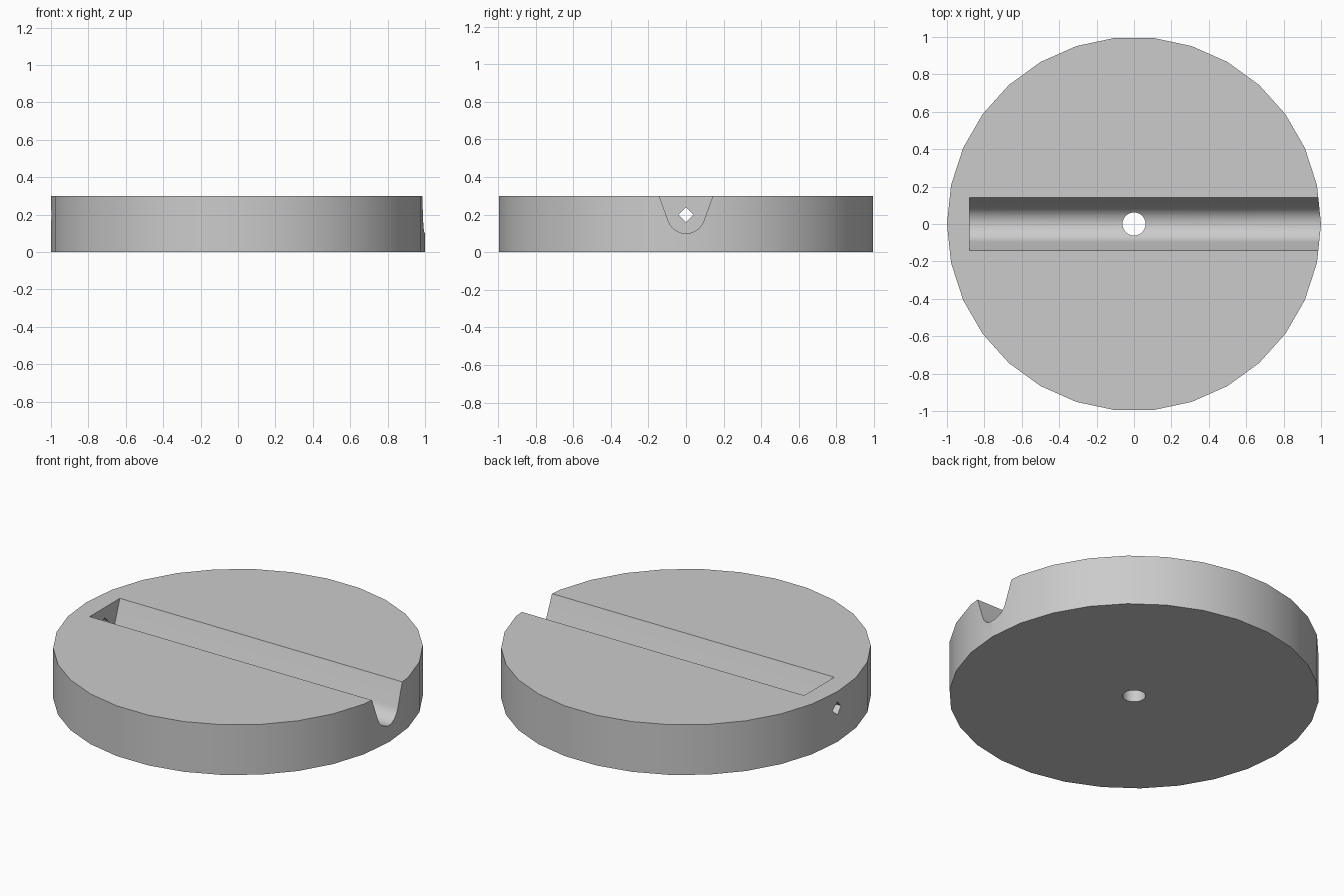
import bpy, bmesh
from math import sin, cos, radians, pi

cube = bpy.data.objects.get("Cube")
if cube:
    bpy.data.objects.remove(cube, do_unlink=True)

HEIGHT = 0.3

grey = bpy.data.materials.new("light_grey")
grey.use_nodes = True
colour = (0.6, 0.6, 0.6, 1)
grey.diffuse_color = colour
grey.node_tree.nodes["Principled BSDF"].inputs["Base Color"].default_value = colour


def prism(name, outline, offset):
    """Extrude a closed outline of 3D points along an offset vector."""
    bm = bmesh.new()
    base = bm.faces.new([bm.verts.new(p) for p in outline])
    ext = bmesh.ops.extrude_face_region(bm, geom=[base], use_keep_orig=True)
    top = [v for v in ext["geom"] if isinstance(v, bmesh.types.BMVert)]
    bmesh.ops.translate(bm, verts=top, vec=offset)
    bmesh.ops.recalc_face_normals(bm, faces=bm.faces)
    mesh = bpy.data.meshes.new(name)
    bm.to_mesh(mesh)
    bm.free()
    mesh.materials.append(grey)
    obj = bpy.data.objects.new(name, mesh)
    bpy.context.collection.objects.link(obj)
    return obj


def ring(radius, sides, z):
    return [(radius * cos(2 * pi * i / sides), radius * sin(2 * pi * i / sides), z)
            for i in range(sides)]


# Round base
disc = prism("disc_base", ring(1, 30, 0), (0, 0, HEIGHT))

# Groove profile: round bottom with straight sides flaring 20 degrees
r, cz, flare = 0.1, 0.2, 20
steps = 20
angles = [radians(180 + flare + (180 - 2 * flare) * i / steps) for i in range(steps + 1)]
arc = [(-0.88, r * cos(a), cz + r * sin(a)) for a in angles]
top_z = HEIGHT + 0.1
half = r / cos(radians(flare)) + (top_z - cz) * sin(radians(flare)) / cos(radians(flare))
groove = prism("groove_cutter",
               [(-0.88, -half, top_z)] + arc + [(-0.88, half, top_z)], (2, 0, 0))

# Centre hole, and small diamond hole through the closed end
centre_hole = prism("centre_hole_cutter", ring(0.062, 30, -0.1), (0, 0, 0.5))
side_hole = prism("side_hole_cutter",
                  [(-1.1, x, cz + y) for x, y, _ in ring(0.04, 4, 0)], (0.4, 0, 0))

# Cut the openings
bpy.context.view_layer.objects.active = disc
for cutter in (groove, centre_hole, side_hole):
    mod = disc.modifiers.new(cutter.name, "BOOLEAN")
    mod.operation = "DIFFERENCE"
    mod.solver = "EXACT"
    mod.object = cutter
    bpy.ops.object.modifier_apply(modifier=mod.name)
    bpy.data.objects.remove(cutter, do_unlink=True)

# Smooth the curved walls, keep the rims sharp
bpy.ops.object.select_all(action="DESELECT")
disc.select_set(True)
bpy.ops.object.shade_smooth_by_angle(angle=radians(30))
